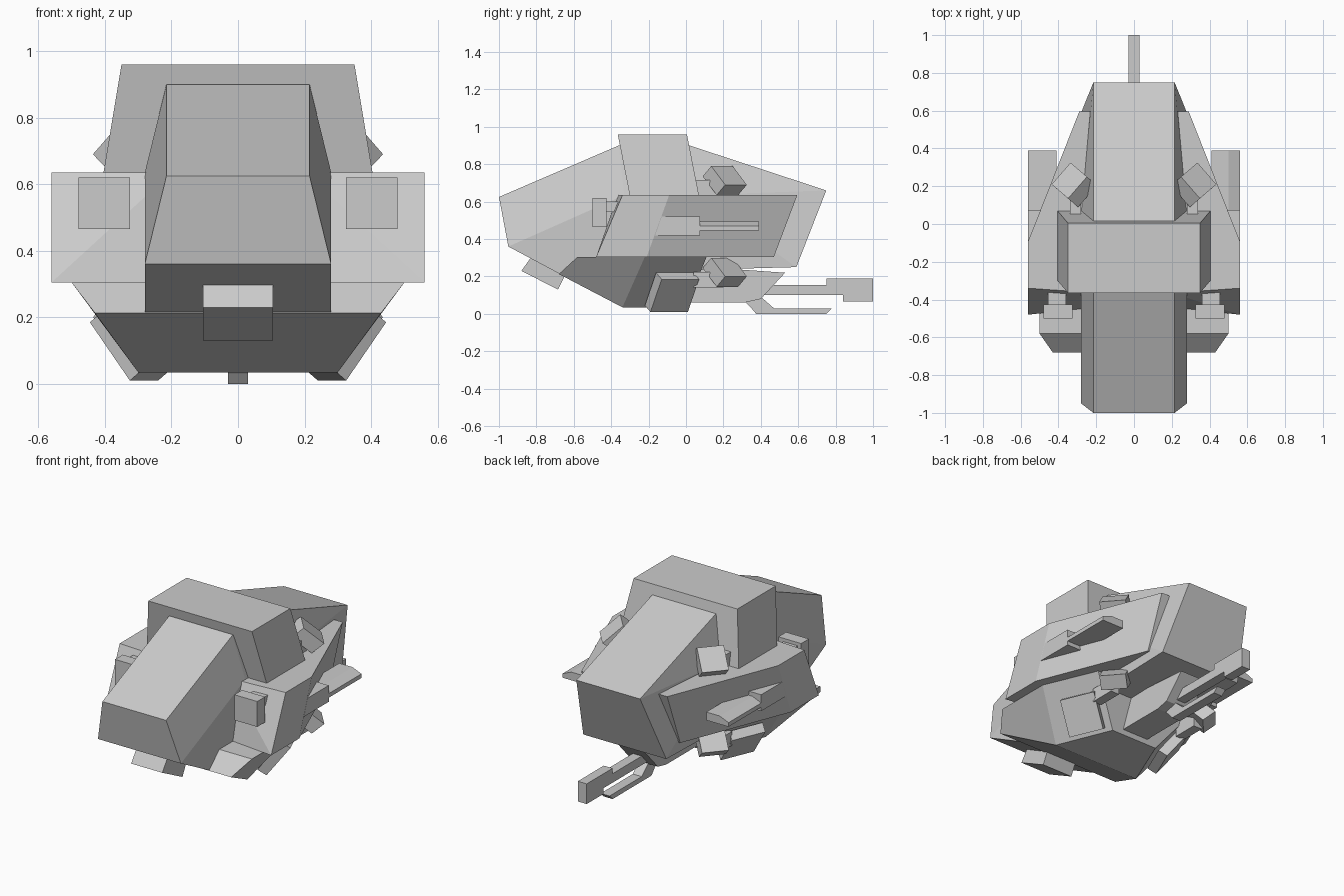
import bpy, bmesh
from math import radians
from mathutils import Vector

if "Cube" in bpy.data.objects:
    bpy.data.objects.remove(bpy.data.objects["Cube"])


def solid(name, pts, sym=False, pair=False):
    """Faceted convex block round the points; sym mirrors the points, pair adds a mirrored copy."""
    pts = [Vector(p) for p in pts]
    if sym:
        pts += [Vector((-p.x, p.y, p.z)) for p in pts]
    bm = bmesh.new()
    for p in pts:
        bm.verts.new(p)
    res = bmesh.ops.convex_hull(bm, input=bm.verts[:])
    loose = [v for v in bm.verts if not v.link_faces]
    bmesh.ops.delete(bm, geom=loose, context='VERTS')
    bmesh.ops.dissolve_limit(bm, angle_limit=radians(1.5), verts=bm.verts[:], edges=bm.edges[:])
    bmesh.ops.recalc_face_normals(bm, faces=bm.faces[:])
    me = bpy.data.meshes.new(name)
    bm.to_mesh(me)
    bm.free()
    ob = bpy.data.objects.new(name, me)
    bpy.context.collection.objects.link(ob)
    if pair:
        ob.modifiers.new("mirror", 'MIRROR').use_mirror_merge = False
    return ob


def box(name, x, y, z, pair=False):
    return solid(name, [(a, b, c) for a in x for b in y for c in z], pair=pair)


def skew_box(name, corner, u, v, w, pair=True):
    c, u, v, w = map(Vector, (corner, u, v, w))
    return solid(name, [c + i * u + j * v + k * w for i in (0, 1) for j in (0, 1) for k in (0, 1)], pair=pair)


def side_plate(name, half, profile):
    """Convex (y, z) profile with thickness across x."""
    return solid(name, [(half, y, z) for y, z in profile], sym=True)


# Central hull, long wedge nose and sloping tail
solid("main_hull", [(.215, -1, .625), (.28, -.95, .36), (.28, -.68, .216), (.215, -.36, .9),
                    (.28, -.33, .635), (.215, .02, .9), (.28, .05, .635),
                    (.215, .75, .66), (.28, .59, .25)], sym=True)

# Raised block on top
solid("top_block", [(.35, -.365, .96), (.35, .005, .96), (.405, -.3, .63), (.405, .07, .63)], sym=True)

# Side armour, tapering to the rear
solid("side_armour", [(.2, -.365, .635), (.56, -.34, .635), (.56, -.09, .635), (.29, .595, .635), (.2, .595, .635),
                      (.2, -.44, .305), (.56, -.48, .305), (.56, -.21, .305), (.29, .47, .305), (.2, .47, .305)],
      pair=True)

# Lower hull, cut away underneath and towards the back
solid("lower_hull", [(.5, -.58, .305), (.43, -.68, .213), (.5, -.22, .305), (.3, -.34, .035),
                     (.36, .11, .305), (.16, 0, .035)], sym=True)

# Plates on the lower rear flanks
skew_box("flank_plate", (.325, -.19, .01), (-.085, .2, 0), (.12, .06, .175), (-.04, -.03, .035))

# Box under the nose
side_plate("chin_box", .105, [(-.83, .3), (-.88, .23), (-.685, .13), (-.65, .2)])

# Forward facing boxes on short arms
box("front_pod", (.325, .48), (-.5, -.425), (.465, .62), pair=True)
box("front_pod_arm", (.36, .455), (-.43, -.3), (.545, .6), pair=True)

# Tilted thruster boxes, upper and lower
for label, dz in (("upper", 0), ("lower", -.49)):
    skew_box(label + "_thruster", (.436, .21, .69 + dz), (-.1, .115, 0), (-.087, -.075, .1), (-.053, -.046, -.055))
    box(label + "_thruster_arm", (.28, .34), (.04, .2), (.63 + dz, .715 + dz), pair=True)

# Side guns: housing on the taper and a stepped barrel
solid("side_gun_housing", [(x, y, z) for x in (.36, .56) for y, z in
                           ((-.165, .42), (.075, .42), (.075, .52), (-.13, .52))], pair=True)
solid("side_gun_barrel", [(x, y, z) for y in (0, .39) for x, z in
                          ((.41, .445), (.56, .445), (.56, .47), (.53, .47), (.5, .495), (.41, .495))], pair=True)

# Tail gun under the rear
side_plate("tail_gun_mount", .09, [(0, .25), (.1, .25), (.53, .22), (.4, .08), (.32, .062), (0, .062)])
side_plate("tail_gun_barrel", .03, [(.38, .1), (1, .1), (1, .155), (.38, .155)])
side_plate("tail_gun_muzzle", .03, [(.84, .065), (1, .065), (1, .15), (.84, .15)])
side_plate("tail_gun_top_rail", .03, [(.75, .15), (1, .15), (1, .188), (.75, .188)])
side_plate("tail_gun_bottom_rail", .03, [(.375, 0), (.75, 0), (.78, .03), (.35, .03)])
side_plate("tail_gun_strut", .03, [(.375, .005), (.47, .03), (.39, .1), (.31, .07)])
